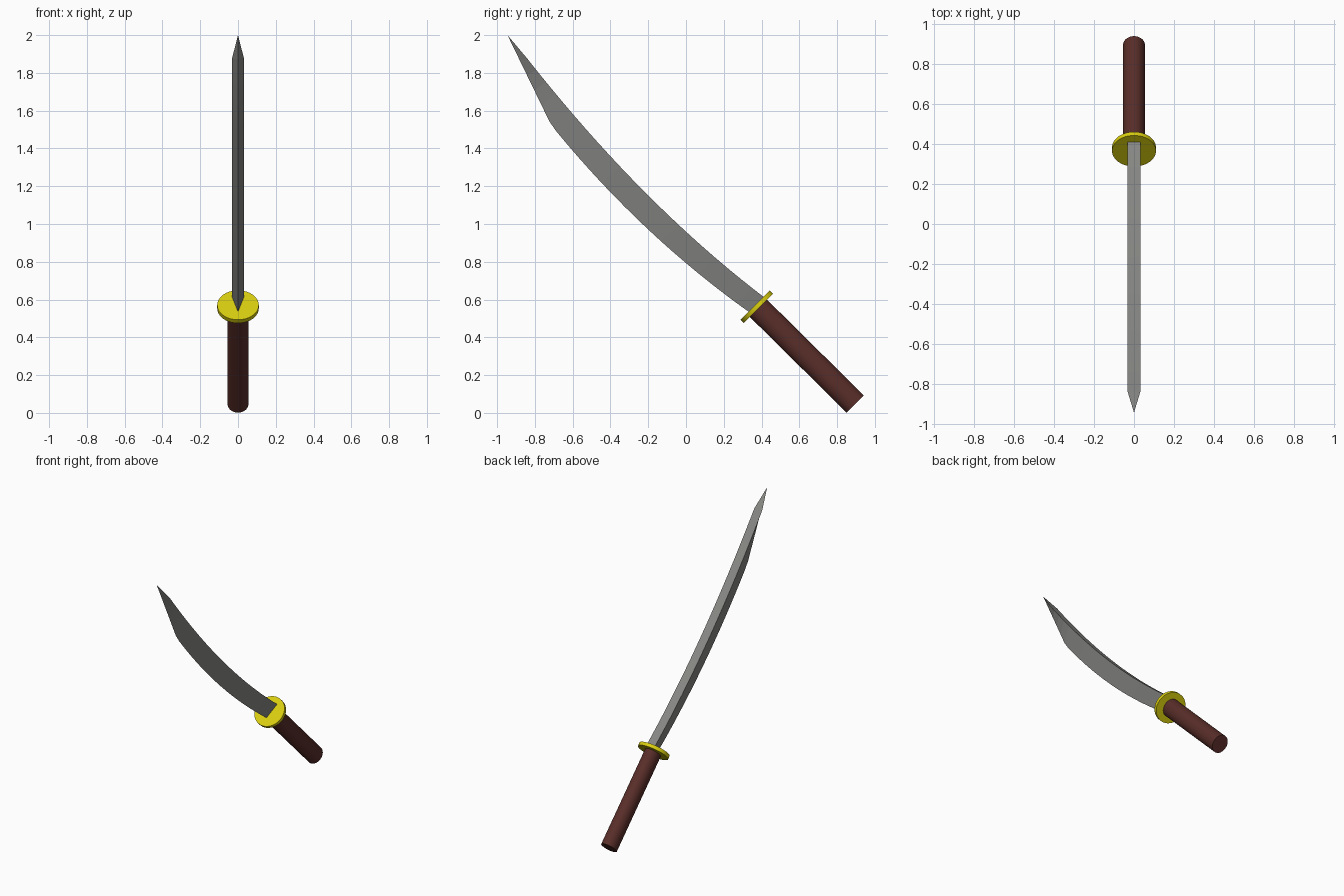
import bpy, bmesh, math
from mathutils import Vector, Matrix

if "Cube" in bpy.data.objects:
    bpy.data.objects.remove(bpy.data.objects["Cube"])


def paint(obj, name, color):
    mat = bpy.data.materials.new(name)
    mat.diffuse_color = color
    mat.use_nodes = True
    mat.node_tree.nodes["Principled BSDF"].inputs["Base Color"].default_value = mat.diffuse_color
    obj.data.materials.append(mat)


def tilted_cylinder(name, start, end, radius_x, radius_side, color):
    """Elliptical cylinder between two (y, z) points in the x = 0 plane."""
    a, b = Vector((0, *start)), Vector((0, *end))
    axis = b - a
    bpy.ops.mesh.primitive_cylinder_add(vertices=48, radius=1, depth=1)
    obj = bpy.context.object
    obj.name = name
    turn = Matrix.Rotation(math.atan2(-axis.y, axis.z), 4, 'X')
    size = Matrix.Diagonal((radius_x, radius_side, axis.length, 1))
    obj.data.transform(Matrix.Translation((a + b) / 2) @ turn @ size)
    bpy.ops.object.shade_smooth_by_angle(angle=math.radians(30))
    paint(obj, name + "_colour", color)
    return obj


def bezier(p, t):
    a, b, c = map(Vector, p)
    return a * (1 - t) ** 2 + b * 2 * t * (1 - t) + c * t ** 2


# Handle and guard share one axis tilted by 45 degrees
tilted_cylinder("handle", (0.896, 0.047), (0.375, 0.562), 0.055, 0.0645,
                (0.10, 0.027, 0.022, 1))
tilted_cylinder("guard", (0.384, 0.553), (0.366, 0.571), 0.11, 0.11,
                (0.70, 0.62, 0.005, 1))

# Blade: wedge section with a flat spine and a sharp cutting edge
SPINE = [(0.412, 0.613), (-0.235, 1.107), (-0.84, 1.875)]
EDGE = [(0.342, 0.528), (-0.225, 0.93), (-0.686, 1.49)]
CORNER, TIP = Vector((-0.723, 1.543)), Vector((-0.945, 2.0))
HALF = 0.032

rows = [(bezier(EDGE, i / 16), bezier(SPINE, 0.8 * i / 16)) for i in range(17)]
rows += [(CORNER.lerp(TIP, 0.72 * i / 4), bezier(SPINE, 0.84 + 0.04 * i))
         for i in range(5)]

bm = bmesh.new()
rings = [[bm.verts.new((0, *e)), bm.verts.new((HALF, *s)),
          bm.verts.new((-HALF, *s))] for e, s in rows]
for r, q in zip(rings, rings[1:]):
    for k in range(3):
        n = (k + 1) % 3
        bm.faces.new((r[k], r[n], q[n], q[k]))
tip = bm.verts.new((0, *TIP))
bm.faces.new(rings[0])
for k in range(3):
    bm.faces.new((rings[-1][k], rings[-1][(k + 1) % 3], tip))
bmesh.ops.recalc_face_normals(bm, faces=bm.faces)
mesh = bpy.data.meshes.new("blade")
bm.to_mesh(mesh)
bm.free()
blade = bpy.data.objects.new("blade", mesh)
bpy.context.collection.objects.link(blade)
paint(blade, "steel", (0.24, 0.24, 0.23, 1))
